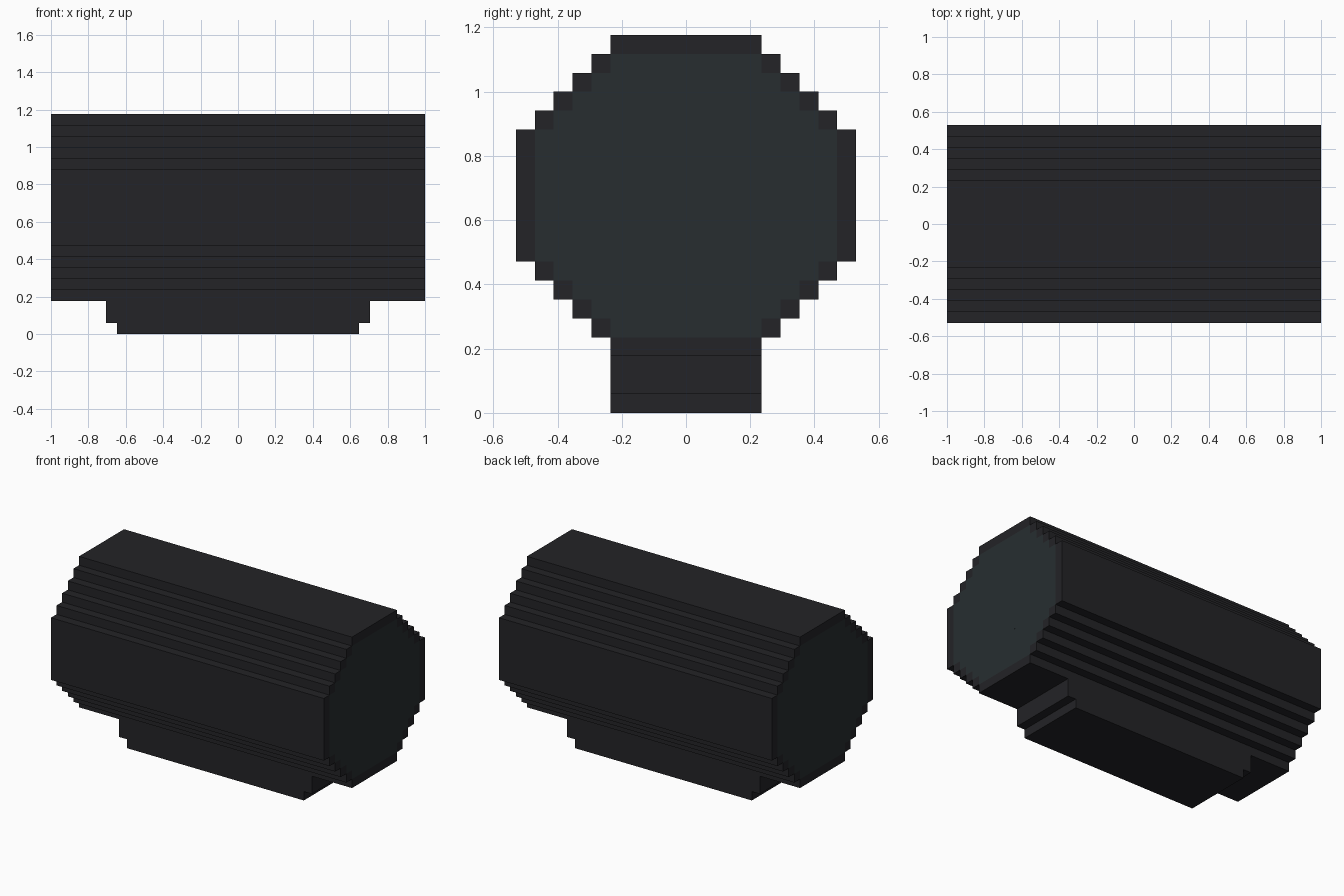
import bpy, bmesh

if "Cube" in bpy.data.objects:
    bpy.data.objects.remove(bpy.data.objects["Cube"])

U = 1 / 17  # size of one block step


def material(name, rgb):
    m = bpy.data.materials.new(name)
    m.diffuse_color = (*rgb, 1)
    m.use_nodes = True
    m.node_tree.nodes["Principled BSDF"].inputs["Base Color"].default_value = m.diffuse_color
    return m


def finish(bm, name, mats):
    bmesh.ops.remove_doubles(bm, verts=bm.verts[:], dist=1e-4)
    bmesh.ops.recalc_face_normals(bm, faces=bm.faces[:])
    me = bpy.data.meshes.new(name)
    bm.to_mesh(me)
    bm.free()
    for m in mats:
        me.materials.append(m)
    ob = bpy.data.objects.new(name, me)
    bpy.context.collection.objects.link(ob)
    return ob


def face(bm, pts, mat=0):
    f = bm.faces.new([bm.verts.new([c * U for c in p]) for p in pts])
    f.material_index = mat


dark = material("dark_casing", (0.017, 0.017, 0.020))
panel = material("end_panel", (0.020, 0.027, 0.030))

# Stepped barrel: (bottom, top, half width) of every layer
L = 17
rows = ([(3 + i, 4 + i, 4 + i) for i in range(5)] + [(8, 15, 9)]
        + [(15 + i, 16 + i, 8 - i) for i in range(5)])
bm = bmesh.new()


def tread(y0, y1, z):
    face(bm, [(-L, y0, z), (L, y0, z), (L, y1, z), (-L, y1, z)])


def end_strip(x, y0, y1, z0, z1, mat):
    face(bm, [(x, y0, z0), (x, y1, z0), (x, y1, z1), (x, y0, z1)], mat)


for i, (z0, z1, w) in enumerate(rows):
    for s in (-1, 1):
        # long side wall and the step up to the next layer
        face(bm, [(-L, s * w, z0), (L, s * w, z0), (L, s * w, z1), (-L, s * w, z1)])
        if i + 1 < len(rows):
            tread(s * w, s * rows[i + 1][2], z1)
        # flush end: dark rim around a tinted panel
        if i in (0, len(rows) - 1):
            end_strip(s * L, -w, w, z0, z1, 0)
        else:
            end_strip(s * L, -w, 1 - w, z0, z1, 0)
            end_strip(s * L, 1 - w, w - 1, z0, z1, 1)
            end_strip(s * L, w - 1, w, z0, z1, 0)
tread(-4, 4, 3)
tread(-4, 4, 20)
finish(bm, "barrel", [dark, panel])

# Stepped foot: profile in x/z, extruded across y
half = [(11, 0), (11, 1), (12, 1), (12, 3)]
profile = half + [(-x, z) for x, z in reversed(half)]
bm = bmesh.new()
face(bm, [(x, -4, z) for x, z in profile])
ext = bmesh.ops.extrude_face_region(bm, geom=bm.faces[:])
bmesh.ops.translate(bm, vec=(0, 8 * U, 0),
                    verts=[v for v in ext["geom"] if isinstance(v, bmesh.types.BMVert)])
finish(bm, "foot", [dark])
